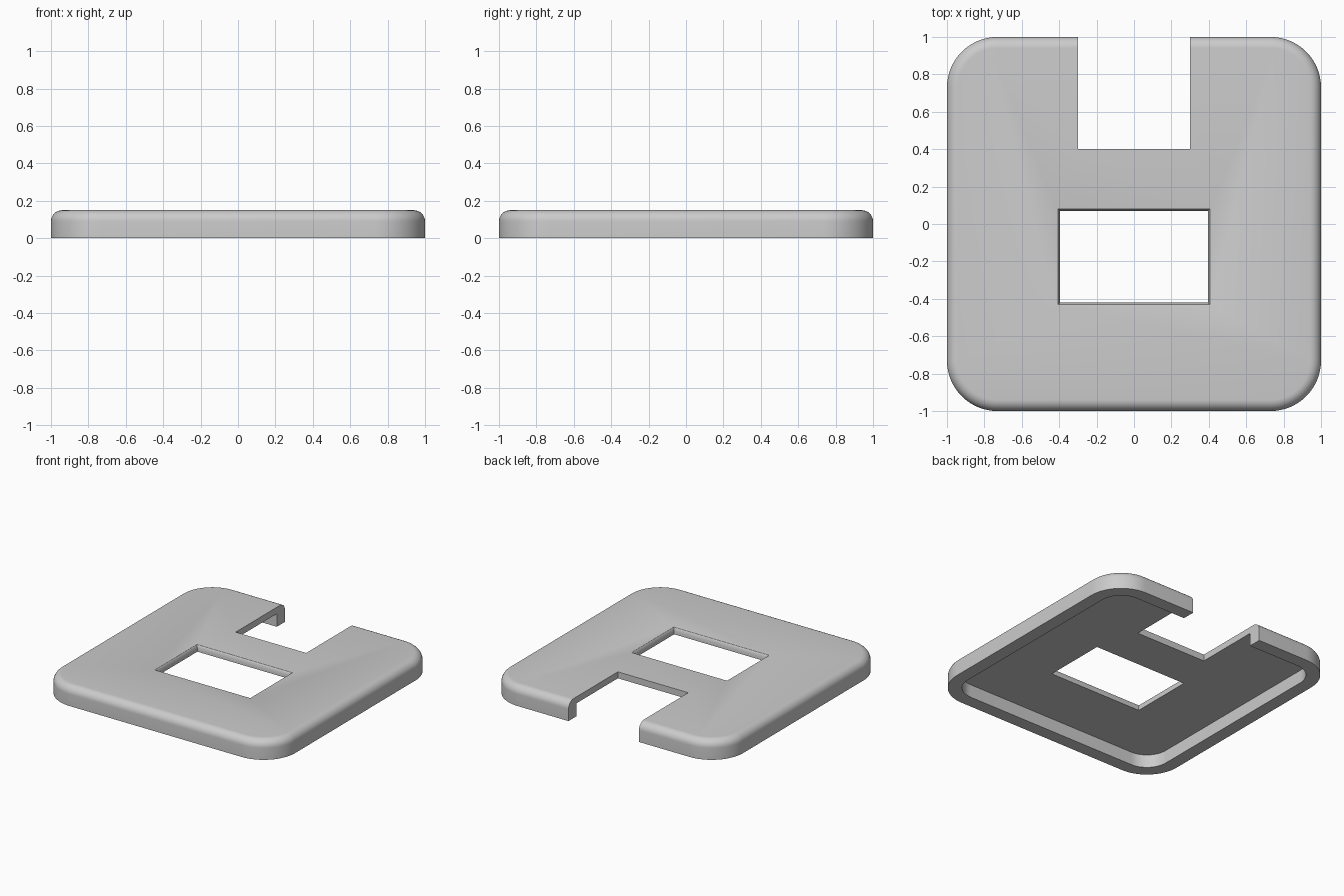
import bpy, bmesh
from math import pi, sin, cos

if "Cube" in bpy.data.objects:
    bpy.data.objects.remove(bpy.data.objects["Cube"], do_unlink=True)

HEIGHT, PLATE, RIM = 0.15, 0.05, 0.10
CORNER, FILLET = 0.27, 0.06

grey = bpy.data.materials.new("plain_grey")
grey.use_nodes = True
grey.diffuse_color = (0.6, 0.6, 0.6, 1)
grey.node_tree.nodes["Principled BSDF"].inputs["Base Color"].default_value = (0.6, 0.6, 0.6, 1)


def rounded_square(inset, z, steps=16):
    """Ring of points around the square outline, moved inward by inset."""
    ring = []
    centre = 1 - CORNER
    for k, (sx, sy) in enumerate(((1, 1), (-1, 1), (-1, -1), (1, -1))):
        for i in range(steps + 1):
            a = (k + i / steps) * pi / 2
            r = CORNER - inset
            ring.append((sx * centre + r * cos(a), sy * centre + r * sin(a), z))
    return ring


def rectangle(x0, x1, y0, y1, z, grow=0):
    return [(x1 + grow, y1 + grow, z), (x0 - grow, y1 + grow, z),
            (x0 - grow, y0 - grow, z), (x1 + grow, y0 - grow, z)]


def loft(name, rings):
    """Closed solid skinned through rings of equal point count."""
    bm = bmesh.new()
    loops = [[bm.verts.new(p) for p in ring] for ring in rings]
    for a, b in zip(loops, loops[1:]):
        for i in range(len(a)):
            j = (i + 1) % len(a)
            bm.faces.new((a[i], a[j], b[j], b[i]))
    bm.faces.new(loops[0])
    bm.faces.new(loops[-1])
    bmesh.ops.recalc_face_normals(bm, faces=bm.faces)
    mesh = bpy.data.meshes.new(name)
    bm.to_mesh(mesh)
    bm.free()
    mesh.materials.append(grey)
    obj = bpy.data.objects.new(name, mesh)
    bpy.context.collection.objects.link(obj)
    return obj


# Hollow cover: ceiling, inner wall, rim underside, outer wall, rounded top edge
rings = [rounded_square(RIM, HEIGHT - PLATE), rounded_square(RIM, 0), rounded_square(0, 0)]
for i in range(9):
    a = i / 8 * pi / 2
    rings.append(rounded_square(FILLET * (1 - cos(a)), HEIGHT - FILLET * (1 - sin(a))))
cover = loft("cover_plate", rings)

# Notch through the back edge
notch = loft("notch_cutter", [rectangle(-0.3, 0.3, 0.4, 1.2, z) for z in (-0.1, 0.3)])

# Rectangular window whose sides flare out towards the top
window = (-0.395, 0.395, -0.42, 0.07)
flare = 0.015
rings = [rectangle(*window, -0.1)]
for i in range(7):
    a = i / 6 * pi / 2
    rings.append(rectangle(*window, HEIGHT - PLATE * (1 - sin(a)), flare * (1 - cos(a))))
rings.append(rectangle(*window, 0.3, flare))
opening = loft("window_cutter", rings)

bpy.ops.object.select_all(action='DESELECT')
bpy.context.view_layer.objects.active = cover
cover.select_set(True)
for cutter in (notch, opening):
    cutter.hide_render = True
    mod = cover.modifiers.new(cutter.name, 'BOOLEAN')
    mod.operation = 'DIFFERENCE'
    mod.solver = 'EXACT'
    mod.object = cutter
    bpy.ops.object.modifier_apply(modifier=mod.name)
    bpy.data.objects.remove(cutter, do_unlink=True)

bpy.ops.object.shade_smooth_by_angle(angle=pi / 6)
